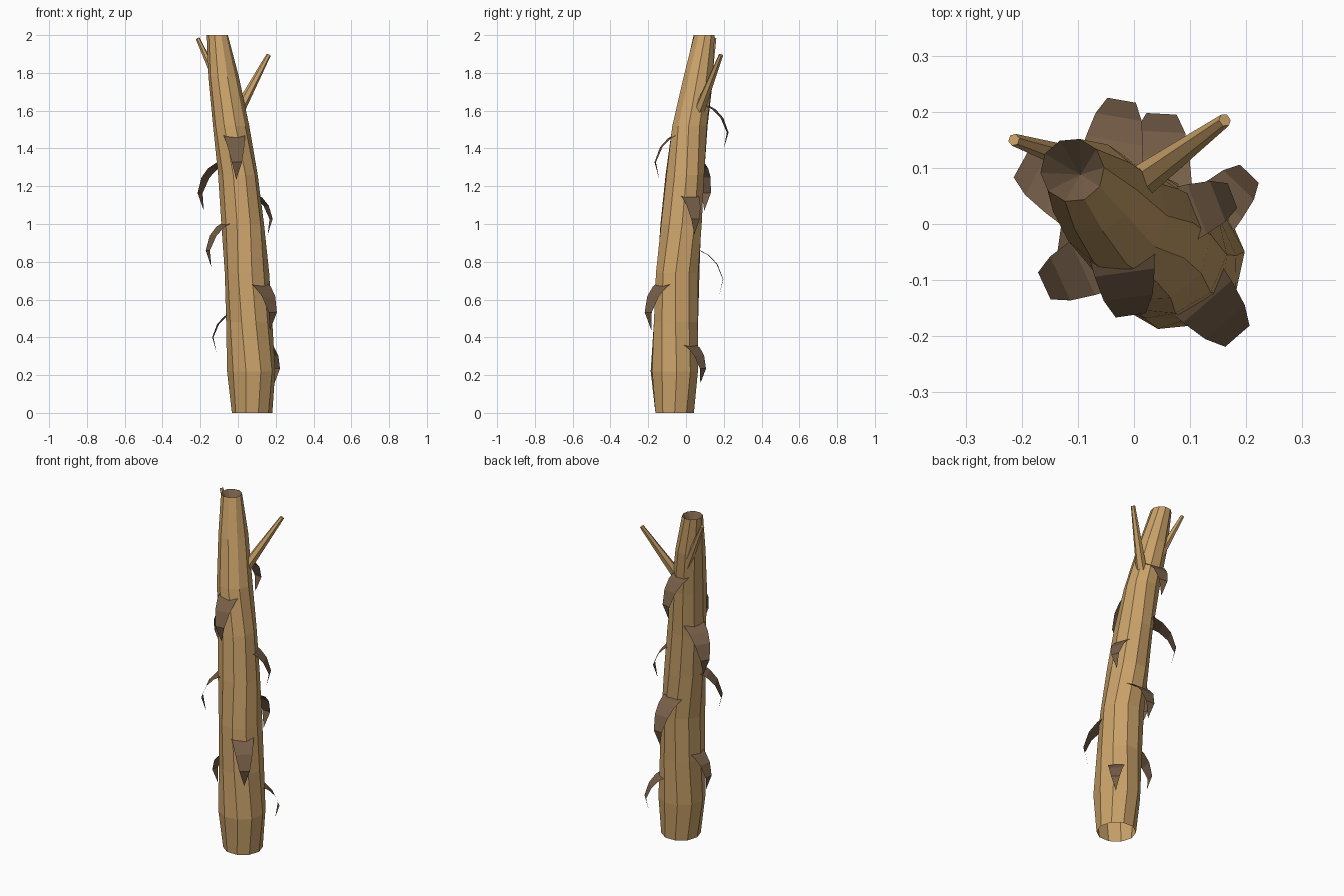
import bpy
import bmesh
from math import cos, sin, pi, radians
from mathutils import Vector

cube = bpy.data.objects.get("Cube")
if cube:
    bpy.data.objects.remove(cube, do_unlink=True)


def make_material(name, rgb):
    mat = bpy.data.materials.new(name)
    mat.use_nodes = True
    mat.diffuse_color = (*rgb, 1)
    mat.node_tree.nodes["Principled BSDF"].inputs["Base Color"].default_value = (*rgb, 1)
    return mat


wood = make_material("light wood", (0.59, 0.36, 0.142))
bark = make_material("dark bark", (0.18, 0.112, 0.064))


def finish(name, bm, materials):
    mesh = bpy.data.meshes.new(name)
    bm.to_mesh(mesh)
    bm.free()
    for mat in materials:
        mesh.materials.append(mat)
    obj = bpy.data.objects.new(name, mesh)
    bpy.context.collection.objects.link(obj)
    return obj


def bridge(bm, low, high):
    n = len(low)
    for i in range(n):
        j = (i + 1) % n
        bm.faces.new((low[i], low[j], high[j], high[i]))


# Trunk rings: centre x, centre y, height, radius
RINGS = [
    (0.075, -0.060, 0.00, 0.107), (0.070, -0.062, 0.22, 0.128),
    (0.060, -0.053, 0.48, 0.122), (0.048, -0.044, 0.74, 0.118),
    (0.025, -0.026, 1.00, 0.113), (0.000, -0.006, 1.26, 0.105),
    (-0.036, 0.021, 1.52, 0.096), (-0.076, 0.066, 1.78, 0.081),
    (-0.110, 0.096, 2.00, 0.057),
]
SIDES = 10


def trunk_centre(z):
    """Point on the trunk's axis at a height."""
    for a, b in zip(RINGS, RINGS[1:]):
        if z <= b[2]:
            return Vector(a[:3]).lerp(Vector(b[:3]), (z - a[2]) / (b[2] - a[2]))


# Hollow trunk: open at the foot, dark pit in its broken top
bm = bmesh.new()
loops = []
for k, (cx, cy, z, r) in enumerate(RINGS):
    twist = 0.10 * sin(k * 1.7)
    loops.append([bm.verts.new((cx + r * cos(2 * pi * i / SIDES + twist),
                                cy + r * sin(2 * pi * i / SIDES + twist), z))
                  for i in range(SIDES)])
for low, high in zip(loops, loops[1:]):
    bridge(bm, low, high)
pit = bm.verts.new((RINGS[-1][0] + 0.015, RINGS[-1][1] - 0.008, 1.93))
for i in range(SIDES):
    face = bm.faces.new((loops[-1][i], loops[-1][(i + 1) % SIDES], pit))
    face.material_index = 1
finish("trunk", bm, [wood, bark])


# Bare tapered branches
def branch(name, base, tip, r_base, r_tip):
    base, tip = Vector(base), Vector(tip)
    turn = (tip - base).to_track_quat("Z", "Y")
    bm = bmesh.new()
    ends = []
    for centre, r in ((base, r_base), (tip, r_tip)):
        ends.append([bm.verts.new(centre + turn @ Vector(
            (r * cos(i * pi / 3), r * sin(i * pi / 3), 0))) for i in range(6)])
    bridge(bm, *ends)
    bm.faces.new(ends[0][::-1])
    bm.faces.new(ends[1])
    finish(name, bm, [wood])


branch("left_branch", (0.005, 0.07, 1.60), (0.162, 0.185, 1.895), 0.030, 0.012)
branch("right_branch", (-0.06, 0.100, 1.65), (-0.214, 0.150, 1.983), 0.028, 0.011)

# Peeling bark strips: distance out, drop and half width along each strip
STRIP = [(0.0, 0.0, 0.062), (0.055, -0.030, 0.054),
         (0.100, -0.078, 0.044), (0.132, -0.158, 0.027)]
STRIP_TIP = (0.110, -0.25)


def bark_strip(name, angle, z, scale, start):
    a = radians(angle)
    out = Vector((cos(a), sin(a), 0))
    side = Vector((-sin(a), cos(a), 0))
    root = trunk_centre(z) + out * start
    bm = bmesh.new()
    rows = []
    for dist, drop, half in STRIP:
        mid = root + (out * dist + Vector((0, 0, drop))) * scale
        rows.append([bm.verts.new(mid + side * half * scale * s) for s in (-1, 1)])
    for upper, lower in zip(rows, rows[1:]):
        bm.faces.new((lower[0], lower[1], upper[1], upper[0]))
    tip = bm.verts.new(root + (out * STRIP_TIP[0] + Vector((0, 0, STRIP_TIP[1]))) * scale)
    bm.faces.new((tip, rows[-1][1], rows[-1][0]))
    finish(name, bm, [bark])


# Direction, height, size and distance of the root from the trunk's axis
STRIPS = [
    (-82, 1.485, 1.0, 0.050), (151, 1.325, 1.02, 0.085), (205, 1.015, 0.98, 0.073),
    (172, 0.535, 0.85, 0.080), (-49, 0.70, 1.06, 0.065), (21, 1.165, 0.88, 0.062),
    (46, 0.37, 0.86, 0.090), (80, 1.635, 0.95, 0.057), (87, 0.865, 1.0, 0.100),
]
for n, strip in enumerate(STRIPS, 1):
    bark_strip(f"bark_strip_{n}", *strip)
